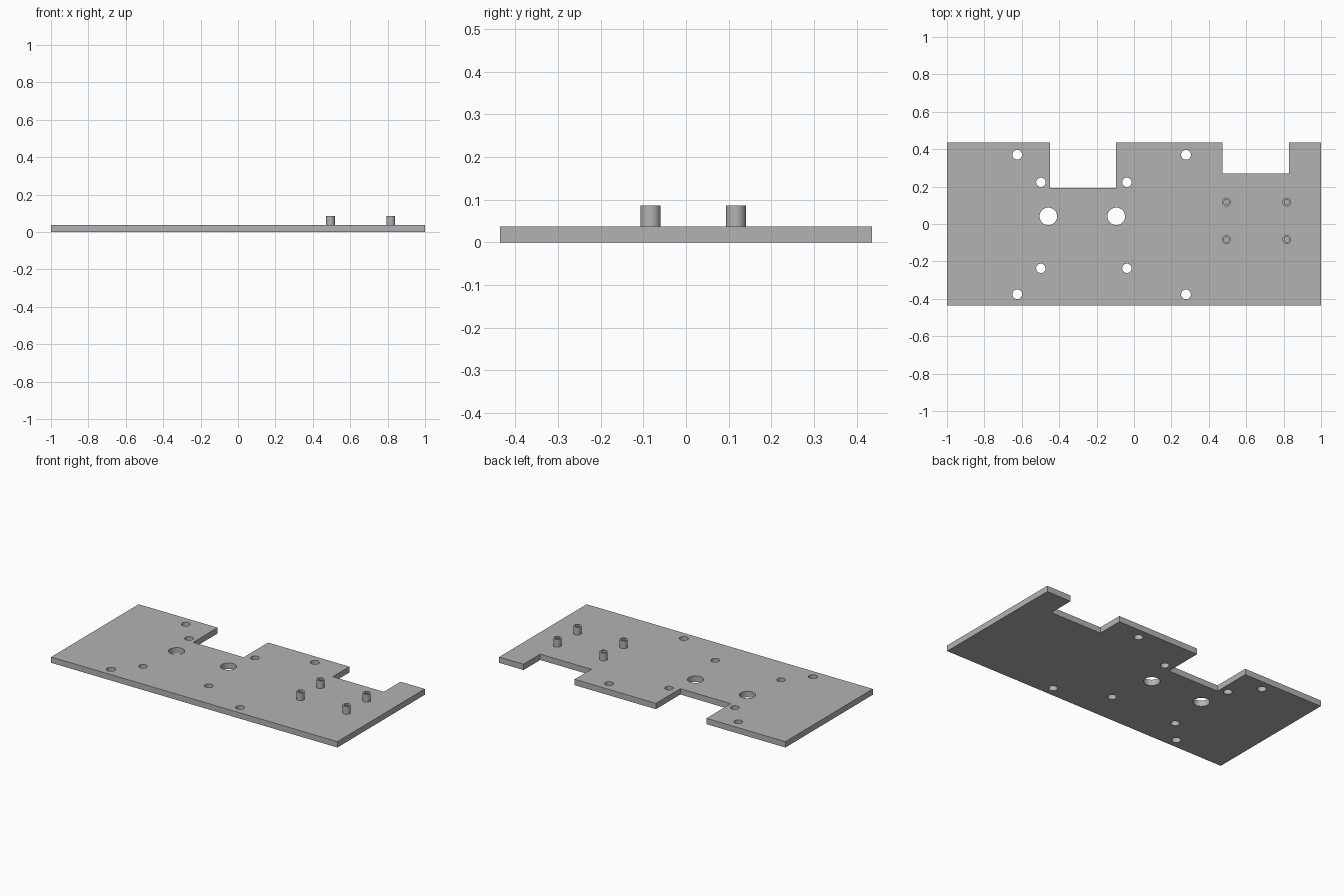
import bpy
import bmesh
import math
from mathutils import Vector

if "Cube" in bpy.data.objects:
    bpy.data.objects.remove(bpy.data.objects["Cube"], do_unlink=True)

# Single matte grey for every part
grey = bpy.data.materials.new("plain grey")
grey.use_nodes = True
grey.diffuse_color = (0.45, 0.45, 0.45, 1)
grey.node_tree.nodes["Principled BSDF"].inputs["Base Color"].default_value = grey.diffuse_color


def circle(x, y, radius, sides=40):
    angles = [2 * math.pi * i / sides for i in range(sides)]
    return [(x + radius * math.cos(a), y + radius * math.sin(a)) for a in angles]


def extruded_part(name, loops, bottom, top):
    """Fill an outline with holes and extrude it into a solid."""
    bm = bmesh.new()
    for loop in loops:
        verts = [bm.verts.new((x, y, bottom)) for x, y in loop]
        for i, v in enumerate(verts):
            bm.edges.new((verts[i - 1], v))
    bmesh.ops.triangle_fill(bm, use_beauty=True, edges=bm.edges[:], normal=(0, 0, 1))
    result = bmesh.ops.extrude_face_region(bm, geom=bm.faces[:], use_keep_orig=True)
    raised = [g for g in result["geom"] if isinstance(g, bmesh.types.BMVert)]
    bmesh.ops.translate(bm, verts=raised, vec=Vector((0, 0, top - bottom)))
    bmesh.ops.recalc_face_normals(bm, faces=bm.faces[:])
    mesh = bpy.data.meshes.new(name)
    bm.to_mesh(mesh)
    bm.free()
    mesh.materials.append(grey)
    obj = bpy.data.objects.new(name, mesh)
    bpy.context.collection.objects.link(obj)
    bpy.ops.object.select_all(action="DESELECT")
    obj.select_set(True)
    bpy.context.view_layer.objects.active = obj
    bpy.ops.object.shade_smooth_by_angle(angle=math.radians(30))
    return obj


# Plate outline with two notches in the back edge
HALF = 0.436
THICK = 0.037
outline = [(-1, -HALF), (1, -HALF), (1, HALF),
           (0.83, HALF), (0.83, 0.27), (0.473, 0.27), (0.473, HALF),
           (-0.095, HALF), (-0.095, 0.193), (-0.448, 0.193), (-0.448, HALF),
           (-1, HALF)]

# Outer and inner screw holes, then the two large holes
holes = [circle(x, y, 0.026) for x in (-0.624, 0.278) for y in (-0.376, 0.37)]
holes += [circle(x, y, 0.025) for x in (-0.498, -0.038) for y in (-0.237, 0.223)]
holes += [circle(x, 0.041, 0.047) for x in (-0.458, -0.095)]
extruded_part("base_plate", [outline] + holes, 0, THICK)

# Four hollow standoffs
for side, x in (("right", 0.494), ("left", 0.817)):
    for end, y in (("front", -0.083), ("back", 0.117)):
        rings = [circle(x, y, 0.0235), circle(x, y, 0.0135)]
        extruded_part(f"standoff_{end}_{side}", rings, THICK - 0.005, 0.086)
